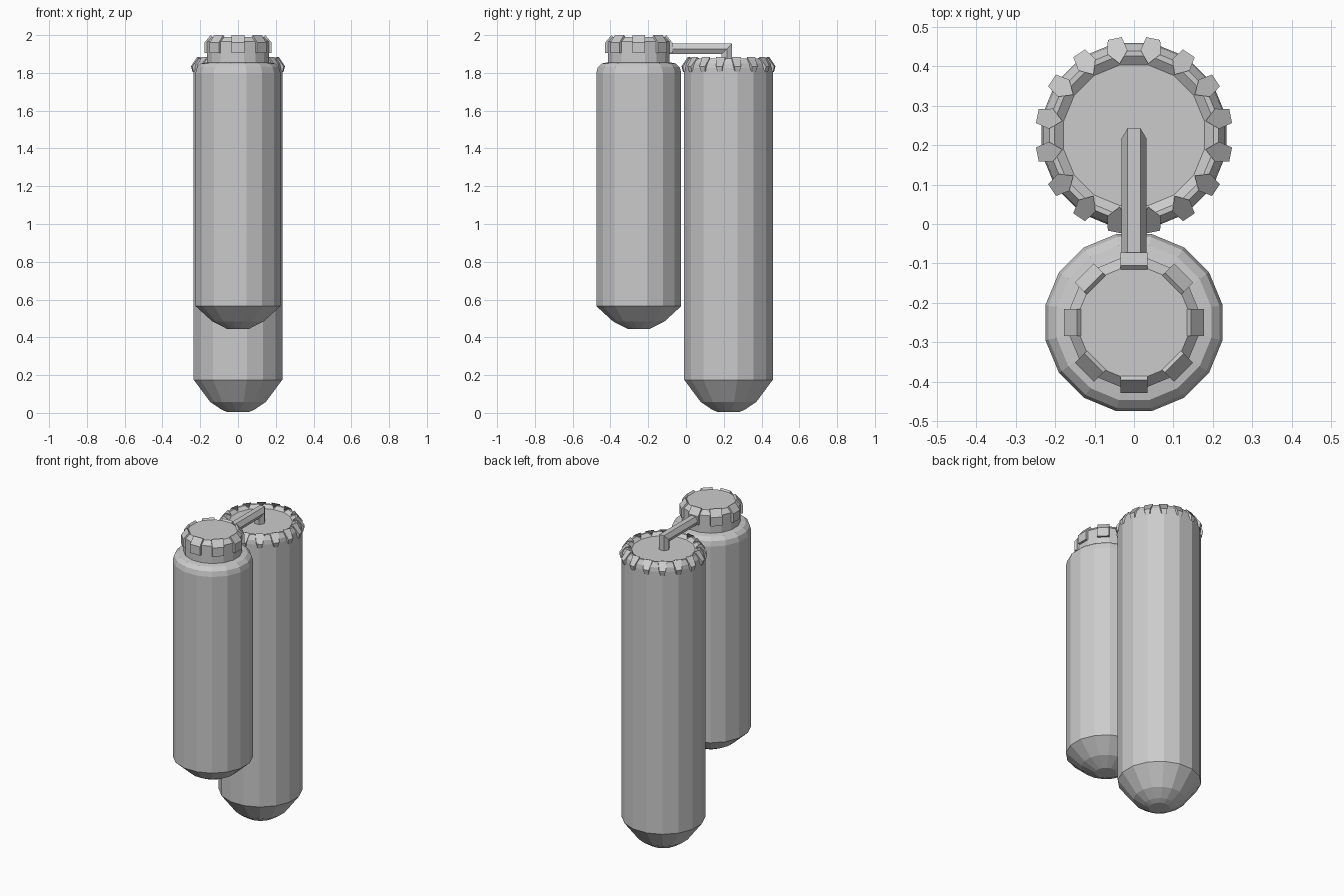
import bpy, bmesh
from math import sin, cos, pi

old = bpy.data.objects.get("Cube")
if old:
    bpy.data.objects.remove(old)

grey = bpy.data.materials.new("plain grey")
grey.use_nodes = True
GREY = (0.6, 0.6, 0.6, 1)
grey.diffuse_color = GREY
grey.node_tree.nodes["Principled BSDF"].inputs["Base Color"].default_value = GREY

SIDES = 16
STEP = 2 * pi / SIDES
FRONT_Y, REAR_Y = -0.25, 0.225


def finish(name, bm, y=0):
    bmesh.ops.recalc_face_normals(bm, faces=bm.faces)
    mesh = bpy.data.meshes.new(name)
    bm.to_mesh(mesh)
    bm.free()
    mesh.materials.append(grey)
    ob = bpy.data.objects.new(name, mesh)
    ob.location.y = y
    bpy.context.collection.objects.link(ob)
    return ob


def loft(bm, rings):
    """Skin a list of equal vertex rings and cap both ends."""
    loops = [[bm.verts.new(p) for p in ring] for ring in rings]
    n = len(loops[0])
    for a, b in zip(loops, loops[1:]):
        for i in range(n):
            j = (i + 1) % n
            bm.faces.new((a[i], a[j], b[j], b[i]))
    bm.faces.new(loops[0][::-1])
    bm.faces.new(loops[-1])


def lathe(name, profile, y):
    bm = bmesh.new()
    loft(bm, [[(r * cos((i + .5) * STEP), r * sin((i + .5) * STEP), z)
               for i in range(SIDES)] for r, z in profile])
    return finish(name, bm, y)


def radial(name, count, offset, bottom, top, y):
    """Repeat a solid around the axis; points are (radius, side, z)."""
    bm = bmesh.new()
    for k in range(count):
        a = (k + offset) * 2 * pi / count
        loft(bm, [[(r * cos(a) - s * sin(a), r * sin(a) + s * cos(a), z)
                   for r, s, z in ring] for ring in (bottom, top)])
    return finish(name, bm, y)


# Short front canister with rounded shoulder
lathe("front_canister", [(.06, .445), (.14, .485), (.229, .565), (.229, 1.80),
                         (.221, 1.83), (.20, 1.85), (.16, 1.857)], FRONT_Y)
# Screw cap with chamfered top
lathe("front_cap", [(.167, 1.84), (.167, 1.965), (.142, 1.99)], FRONT_Y)
# Grip lugs around the cap
lug = [(.13, 1.905), (.178, 1.905), (.178, 1.96), (.145, 2.0), (.13, 1.985)]
radial("cap_lugs", 8, 0, [(r, -.034, z) for r, z in lug],
       [(r, .034, z) for r, z in lug], FRONT_Y)

# Tall rear canister with domed base, raised rim and recessed lid
lathe("rear_canister", [(.06, .005), (.09, .018), (.15, .058), (.239, .175),
                        (.239, 1.825), (.235, 1.85), (.218, 1.877),
                        (.205, 1.877), (.182, 1.86)], REAR_Y)
# Crimp teeth folded over the rim
tooth_top = [(.185, 0, 1.874), (.215, -.026, 1.884), (.25, -.018, 1.835),
             (.25, .018, 1.835), (.215, .026, 1.884)]
tooth_low = [(.185, 0, 1.85), (.215, -.026, 1.84), (.243, -.012, 1.805),
             (.243, .012, 1.805), (.215, .026, 1.84)]
radial("crimp_teeth", SIDES, .5, tooth_low, tooth_top, REAR_Y)

# Hexagonal elbow pipe from the cap to the rear lid
bm = bmesh.new()
hexagon = [(.032 * cos(i * pi / 3), .032 * sin(i * pi / 3)) for i in range(6)]
PIPE_Y, PIPE_Z = .216, 1.927
loft(bm, [[(u, -.12, PIPE_Z + v) for u, v in hexagon],
          [(u, PIPE_Y + v, PIPE_Z + v) for u, v in hexagon],
          [(u, PIPE_Y + v, 1.85) for u, v in hexagon]])
finish("connecting_pipe", bm)
